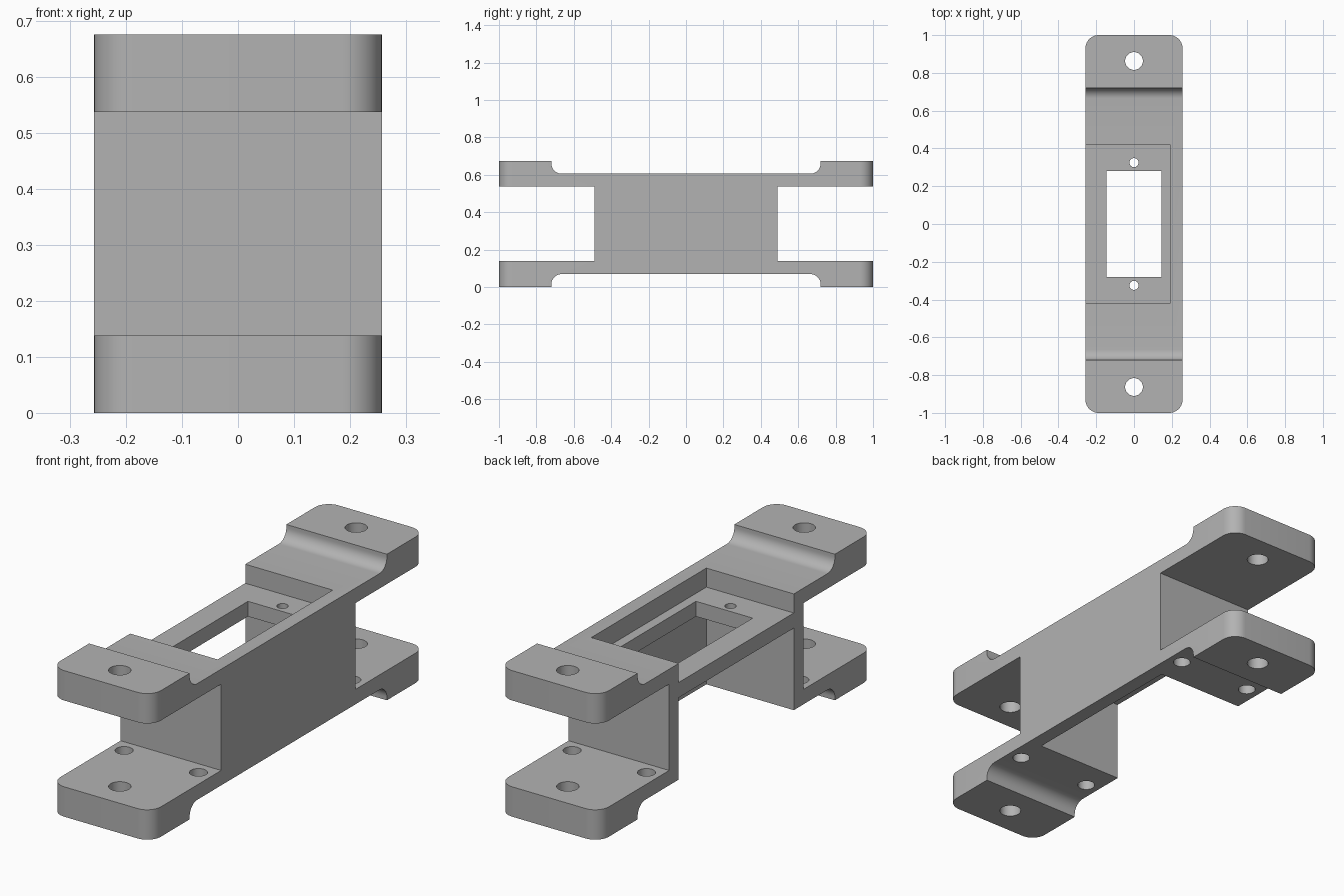
import bpy, bmesh
from math import sin, cos, pi

cube = bpy.data.objects.get("Cube")
if cube:
    bpy.data.objects.remove(cube, do_unlink=True)

HALF_W = 0.257
HEIGHT = 0.675

grey = bpy.data.materials.new("plain grey")
grey.use_nodes = True
grey.diffuse_color = (0.45, 0.45, 0.45, 1)
grey.node_tree.nodes["Principled BSDF"].inputs["Base Color"].default_value = (0.45, 0.45, 0.45, 1)


def make_object(name, bm):
    bmesh.ops.recalc_face_normals(bm, faces=bm.faces)
    mesh = bpy.data.meshes.new(name)
    bm.to_mesh(mesh)
    bm.free()
    mesh.materials.append(grey)
    obj = bpy.data.objects.new(name, mesh)
    bpy.context.collection.objects.link(obj)
    return obj


def box_cutter(name, x, y, z):
    bm = bmesh.new()
    bmesh.ops.create_cube(bm, size=1)
    for v in bm.verts:
        v.co = [(lo + hi) / 2 + c * (hi - lo) for c, (lo, hi) in zip(v.co, (x, y, z))]
    return make_object(name, bm)


def hole_cutter(name, x, y, z, radius):
    bm = bmesh.new()
    bmesh.ops.create_cone(bm, cap_ends=True, segments=40, radius1=radius,
                          radius2=radius, depth=z[1] - z[0])
    bmesh.ops.translate(bm, verts=bm.verts, vec=(x, y, (z[0] + z[1]) / 2))
    return make_object(name, bm)


# Side profile: one quarter with the filleted step, mirrored to all four
R = 0.055
quarter = [(0.49, 0.537), (1, 0.537), (1, HEIGHT), (0.72, HEIGHT)]
for i in range(11):
    a = i / 10 * pi / 2
    quarter.append((0.665 + R * cos(a), 0.661 - R * sin(a)))
top = quarter + [(-y, z) for y, z in reversed(quarter)]
profile = top + [(y, HEIGHT - z) for y, z in reversed(top)]

# Bracket body: profile extruded across the width
bm = bmesh.new()
face = bm.faces.new([bm.verts.new((-HALF_W, y, z)) for y, z in profile])
new = bmesh.ops.extrude_face_region(bm, geom=[face])["geom"]
bmesh.ops.translate(bm, verts=[g for g in new if isinstance(g, bmesh.types.BMVert)],
                    vec=(2 * HALF_W, 0, 0))
# Rounded tab corners
tips = [e for e in bm.edges
        if all(abs(v.co.y) > 0.99 for v in e.verts)
        and abs(e.verts[0].co.z - e.verts[1].co.z) > 0.1]
bmesh.ops.bevel(bm, geom=tips, offset=0.07, segments=10, profile=0.5, affect='EDGES')
body = make_object("bracket_body", bm)

# Pockets above and below the shelf, and the shelf window
cutters = [
    box_cutter("upper_pocket", (-0.4, 0.19), (-0.42, 0.42), (0.518, 0.8)),
    box_cutter("lower_pocket", (-0.4, 0.19), (-0.42, 0.42), (-0.1, 0.448)),
    box_cutter("shelf_window", (-0.145, 0.145), (-0.28, 0.28), (0.4, 0.56)),
]
# Screw holes at both ends
for s in (-1, 1):
    cutters.append(hole_cutter("tab_hole", 0, s * 0.863, (-0.1, 0.8), 0.047))
    cutters.append(hole_cutter("shelf_hole", 0, s * 0.325, (0.4, 0.56), 0.024))
    for x in (-0.19, 0.19):
        cutters.append(hole_cutter("base_hole", x, s * 0.56, (-0.1, 0.3), 0.038))

bpy.context.view_layer.objects.active = body
for cutter in cutters:
    mod = body.modifiers.new(cutter.name, 'BOOLEAN')
    mod.operation = 'DIFFERENCE'
    mod.solver = 'EXACT'
    mod.object = cutter
    bpy.ops.object.modifier_apply(modifier=mod.name)
    bpy.data.objects.remove(cutter, do_unlink=True)

bpy.ops.object.select_all(action='DESELECT')
body.select_set(True)
bpy.ops.object.shade_smooth_by_angle(angle=pi / 6)
